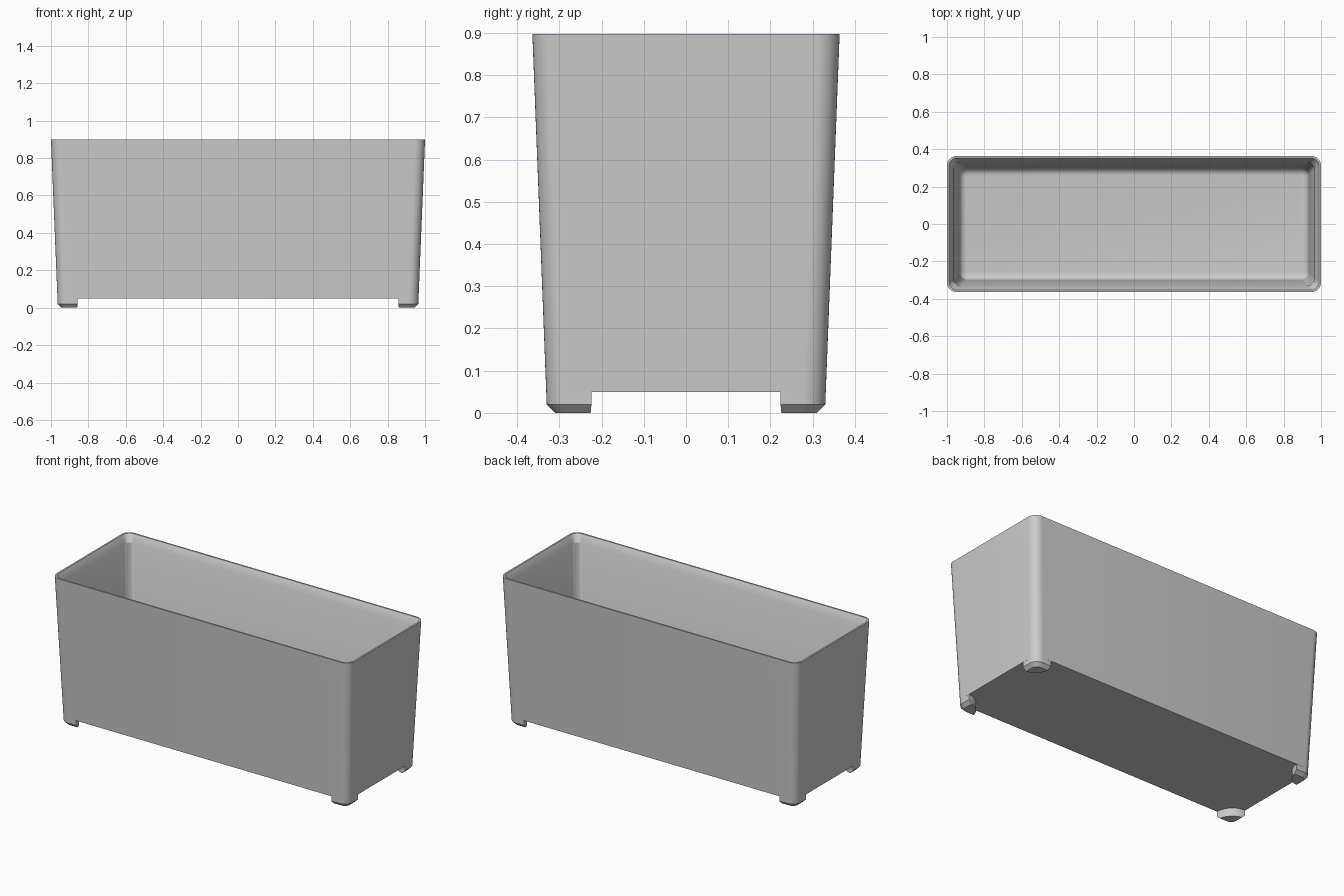
import bpy, bmesh, math

cube = bpy.data.objects.get("Cube")
if cube:
    bpy.data.objects.remove(cube, do_unlink=True)

HEIGHT = 0.898
UNDERSIDE = 0.05
FOOT_R = 0.106
STEPS = 10

grey = bpy.data.materials.new("plain_grey")
grey.use_nodes = True
grey.diffuse_color = (0.6, 0.6, 0.6, 1)
grey.node_tree.nodes["Principled BSDF"].inputs["Base Color"].default_value = (0.6, 0.6, 0.6, 1)


def half_size(z):
    """Half width and half depth of the tapered outer wall."""
    t = (z - 0.02) / (HEIGHT - 0.02)
    return 0.964 + 0.036 * t, 0.33 + 0.034 * t


def arc(cx, cy, r, start, end, steps=STEPS):
    angles = [math.radians(start + (end - start) * i / steps) for i in range(steps + 1)]
    return [(cx + r * math.cos(a), cy + r * math.sin(a)) for a in angles]


def rounded_rect(hx, hy, r):
    points = []
    for i, (sx, sy) in enumerate([(1, 1), (-1, 1), (-1, -1), (1, -1)]):
        points += arc(sx * (hx - r), sy * (hy - r), r, 90 * i, 90 * i + 90)
    return points


def loft(name, rings):
    """Skin a closed solid through rings of (outline, z)."""
    bm = bmesh.new()
    loops = [[bm.verts.new((x, y, z)) for x, y in outline] for outline, z in rings]
    for a, b in zip(loops, loops[1:]):
        n = len(a)
        for i in range(n):
            j = (i + 1) % n
            bm.faces.new((a[i], a[j], b[j], b[i]))
    bm.faces.new(loops[0])
    bm.faces.new(loops[-1])
    bmesh.ops.recalc_face_normals(bm, faces=bm.faces)
    mesh = bpy.data.meshes.new(name)
    bm.to_mesh(mesh)
    bm.free()
    mesh.materials.append(grey)
    obj = bpy.data.objects.new(name, mesh)
    bpy.context.collection.objects.link(obj)
    return obj


def smooth(obj):
    bpy.ops.object.select_all(action='DESELECT')
    obj.select_set(True)
    bpy.context.view_layer.objects.active = obj
    bpy.ops.object.shade_smooth_by_angle(angle=math.radians(30))


# Tapered box: outer wall, flat rim, sloped lip, inner wall, filleted floor
rings = []
for z in (UNDERSIDE, HEIGHT):
    rings.append((rounded_rect(*half_size(z), 0.052), z))
for inset, z, r in [(0.01, HEIGHT, 0.045), (0.032, 0.855, 0.04)]:
    hx, hy = half_size(z)
    rings.append((rounded_rect(hx - inset, hy - inset, r), z))

FLOOR, FILLET = 0.085, 0.04
hx, hy = half_size(FLOOR + FILLET)
for i in range(7):
    a = math.radians(90 * i / 6)
    inset = 0.034 + FILLET * (1 - math.cos(a))
    outline = rounded_rect(hx - inset, hy - inset, 0.042 - 0.9 * FILLET * (1 - math.cos(a)))
    rings.append((outline, FLOOR + FILLET * (1 - math.sin(a))))
smooth(loft("box_body", rings))


# Corner feet: rounded inner side, chamfered outer bottom edge
def foot_outline(z, shrink, sx, sy):
    cx, cy = half_size(0.02)
    hx, hy = half_size(max(z, 0.02))
    hx, hy = hx - shrink, hy - shrink
    r = 0.052 - shrink
    tilt = math.degrees(math.asin(shrink / FOOT_R))
    inner = arc(cx, cy, FOOT_R, 180 + tilt, 270 - tilt)
    outer = arc(hx - r, hy - r, r, 0, 90)
    return [(sx * x, sy * y) for x, y in inner + outer]


for side, sx in (("left", 1), ("right", -1)):
    for end, sy in (("front", -1), ("back", 1)):
        levels = [(0, 0.02), (0.02, 0), (UNDERSIDE, 0)]
        foot = loft(f"{end}_{side}_foot",
                    [(foot_outline(z, s, sx, sy), z) for z, s in levels])
        smooth(foot)
